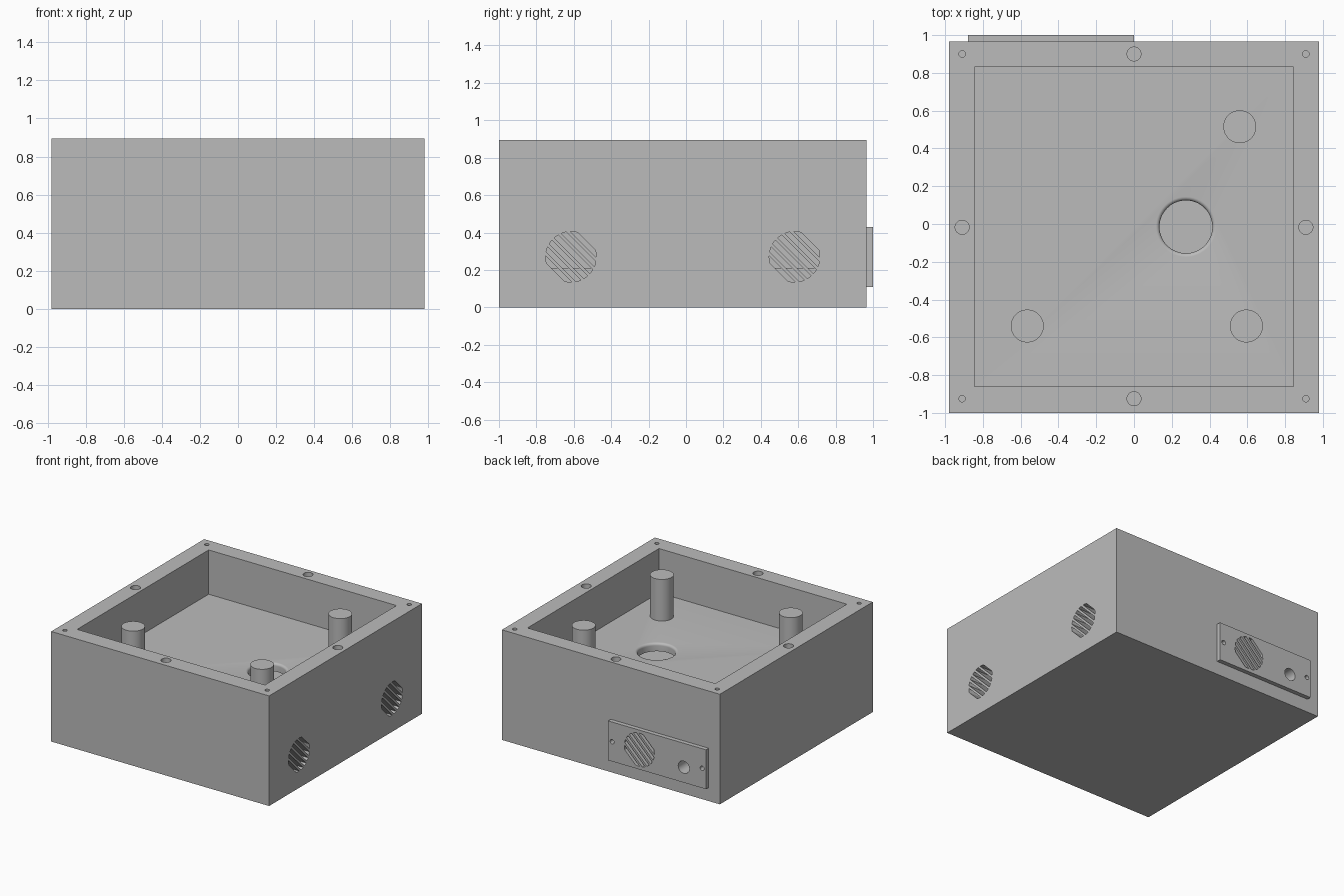
import bpy, bmesh, math
from mathutils import Matrix, Vector

old = bpy.data.objects.get("Cube")
if old:
    bpy.data.objects.remove(old)

grey = bpy.data.materials.new("matte grey")
grey.use_nodes = True
grey.diffuse_color = (0.5, 0.5, 0.5, 1)
grey.node_tree.nodes["Principled BSDF"].inputs["Base Color"].default_value = (0.5, 0.5, 0.5, 1)

# Overall sizes
HX, Y0, Y1, TOP = 0.98, -1.0, 0.965, 0.895
FLOOR, CEILING, BASE = 0.535, 0.47, 0.12
IN_X, IN_Y0, IN_Y1 = 0.845, -0.86, 0.83

# Frames whose local x is right, y is up and z points out of the wall
RIGHT = Matrix(((0, 0, 1, 0), (1, 0, 0, 0), (0, 1, 0, 0), (0, 0, 0, 1)))
BACK = Matrix(((-1, 0, 0, 0), (0, 0, 1, 0), (0, 1, 0, 0), (0, 0, 0, 1)))
UP = Matrix.Identity(4)


def loft(bm, rings, frame=UP):
    """Closed solid through rings of points."""
    loops = [[bm.verts.new(frame @ Vector(p)) for p in ring] for ring in rings]
    n = len(loops[0])
    for a, b in zip(loops, loops[1:]):
        for i in range(n):
            j = (i + 1) % n
            bm.faces.new((a[i], a[j], b[j], b[i]))
    bm.faces.new(loops[0][::-1])
    bm.faces.new(loops[-1])


def prism(bm, outline, z0, z1, frame=UP):
    loft(bm, [[(x, y, z) for x, y in outline] for z in (z0, z1)], frame)


def box(bm, x0, x1, y0, y1, z0, z1):
    prism(bm, [(x0, y0), (x1, y0), (x1, y1), (x0, y1)], z0, z1)


def circle(cx, cy, r, n=48):
    return [(cx + r * math.cos(math.tau * i / n), cy + r * math.sin(math.tau * i / n))
            for i in range(n)]


def slits(bm, cx, cy, z0, z1, frame, r=0.135, count=6, pitch=0.042, width=0.025):
    """Round grille of diagonal slits with ends following the circle."""
    for k in range(count):
        mid = (k - (count - 1) / 2) * pitch
        rows = [mid - width / 2 + width * t / 4 for t in range(5)]
        half = [math.sqrt(r * r - v * v) for v in rows]
        pts = list(zip(half, rows)) + [(-h, v) for h, v in zip(half[::-1], rows[::-1])]
        s = math.sqrt(0.5)
        prism(bm, [(cx + (u + v) * s, cy + (v - u) * s) for u, v in pts], z0, z1, frame)


def make(name, build):
    bm = bmesh.new()
    build(bm)
    bmesh.ops.recalc_face_normals(bm, faces=bm.faces)
    mesh = bpy.data.meshes.new(name)
    bm.to_mesh(mesh)
    bm.free()
    mesh.materials.append(grey)
    ob = bpy.data.objects.new(name, mesh)
    bpy.context.collection.objects.link(ob)
    return ob


def activate(ob):
    bpy.ops.object.select_all(action="DESELECT")
    ob.select_set(True)
    bpy.context.view_layer.objects.active = ob


def cut(ob, build):
    cutter = make("cutter", build)
    cutter.hide_render = True
    mod = ob.modifiers.new("cut", "BOOLEAN")
    mod.operation, mod.solver, mod.object = "DIFFERENCE", "EXACT", cutter
    activate(ob)
    bpy.ops.object.modifier_apply(modifier=mod.name)
    bpy.data.objects.remove(cutter)


def smooth(ob):
    activate(ob)
    bpy.ops.object.shade_smooth_by_angle(angle=math.radians(30))


# Case with an open upper tray and a closed lower chamber
case = make("case", lambda bm: box(bm, -HX, HX, Y0, Y1, 0, TOP))
cut(case, lambda bm: box(bm, -IN_X, IN_X, IN_Y0, IN_Y1, FLOOR, TOP + 0.1))
cut(case, lambda bm: box(bm, -IN_X, IN_X, IN_Y0, IN_Y1, BASE, CEILING))


# Round opening in the tray floor with a rounded lip
def floor_opening(bm):
    r, lip = 0.14, 0.02
    steps = [math.radians(a) for a in range(0, 91, 15)]
    profile = [(r, CEILING - 0.05)]
    profile += [(r + lip * (1 - math.cos(a)), FLOOR - lip + lip * math.sin(a)) for a in steps]
    profile.append((r + lip, FLOOR + 0.1))
    loft(bm, [[(x, y, z) for x, y in circle(0.275, -0.015, rad)] for rad, z in profile])


cut(case, floor_opening)


# Rim pockets at mid sides and screw holes at corners
def rim_holes(bm):
    ym = (Y0 + Y1) / 2
    for x, y in ((0, 0.9), (0, -0.925), (0.91, ym), (-0.91, ym)):
        prism(bm, circle(x, y, 0.037, 32), TOP - 0.06, TOP + 0.1)
    for x in (-0.91, 0.91):
        for y in (-0.925, 0.9):
            prism(bm, circle(x, y, 0.017, 24), TOP - 0.12, TOP + 0.1)


cut(case, rim_holes)


# Side grilles
def side_grilles(bm):
    for y in (-0.615, 0.58):
        slits(bm, y, 0.27, IN_X - 0.05, HX + 0.1, RIGHT)


cut(case, side_grilles)


# Openings through the back wall and its plate
def back_openings(bm):
    slits(bm, 0.28, 0.27, IN_Y1 - 0.05, 1.1, BACK)
    prism(bm, circle(0.68, 0.235, 0.05, 32), IN_Y1 - 0.05, 1.1, BACK)
    for a in (0.035, 0.845):
        prism(bm, circle(a, 0.27, 0.018, 24), Y1 - 0.06, 1.1, BACK)


back_plate = make("back_plate", lambda bm: box(bm, -0.88, 0, Y1, 1.0, 0.11, 0.43))
for part in (case, back_plate):
    cut(part, back_openings)
    smooth(part)

# Low ledge inside the lower chamber
make("inner_ledge", lambda bm: box(bm, -IN_X, -IN_X + 0.08, IN_Y0, IN_Y1, BASE, 0.21))

# Support posts standing on the tray floor
for name, x, y in (("back_post", 0.56, 0.515), ("front_left_post", 0.595, -0.54),
                   ("front_right_post", -0.565, -0.54)):
    smooth(make(name, lambda bm: prism(bm, circle(x, y, 0.087), FLOOR, 0.873)))
